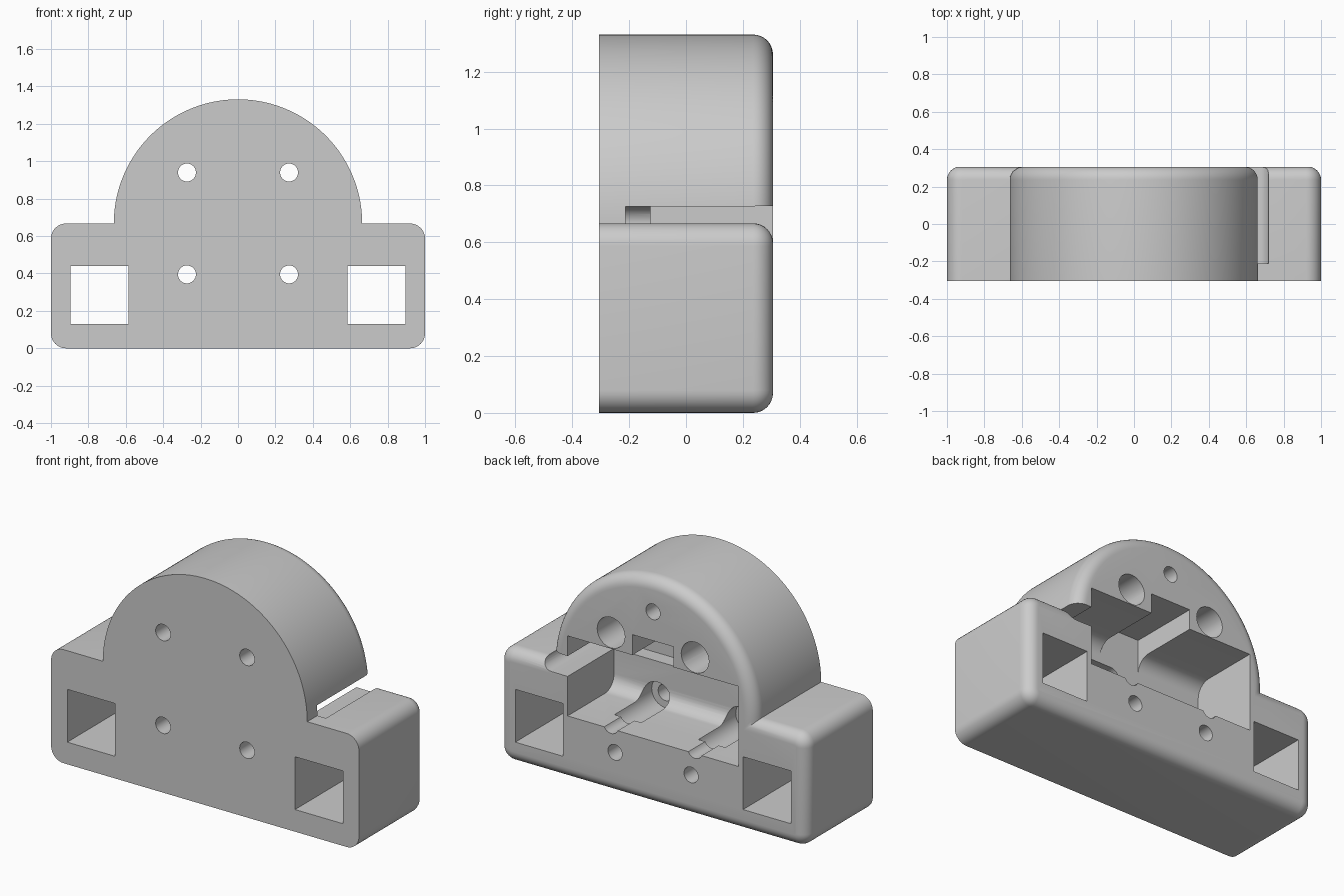
import bpy, bmesh, math

cube = bpy.data.objects.get("Cube")
if cube:
    bpy.data.objects.remove(cube, do_unlink=True)

DEPTH = 0.306      # half thickness
MID = 0.667        # top of the base, centre of the dome
DOME = 0.664       # dome radius
FILLET = 0.07      # rounding of the rear edge
CORNER = 0.08      # rounding of the base corners

grey = bpy.data.materials.new("light grey plastic")
grey.use_nodes = True
colour = (0.6, 0.6, 0.6, 1)
grey.diffuse_color = colour
grey.node_tree.nodes["Principled BSDF"].inputs["Base Color"].default_value = colour


def arc(cx, cz, r, start, end, steps):
    angles = [math.radians(start + (end - start) * i / steps) for i in range(steps + 1)]
    return [(cx + r * math.cos(a), cz + r * math.sin(a)) for a in angles]


def loft(name, rings):
    """Skin a list of equal-length 3D rings and cap both ends."""
    bm = bmesh.new()
    loops = [[bm.verts.new(p) for p in ring] for ring in rings]
    for a, b in zip(loops, loops[1:]):
        for i in range(len(a)):
            j = (i + 1) % len(a)
            bm.faces.new((a[i], a[j], b[j], b[i]))
    bm.faces.new(loops[0][::-1])
    bm.faces.new(loops[-1])
    bmesh.ops.recalc_face_normals(bm, faces=bm.faces)
    mesh = bpy.data.meshes.new(name)
    bm.to_mesh(mesh)
    bm.free()
    mesh.materials.append(grey)
    obj = bpy.data.objects.new(name, mesh)
    bpy.context.collection.objects.link(obj)
    return obj


def outline(inset):
    """Base with rounded corners and half-round top, shrunk by inset."""
    r = CORNER - inset
    lo, hi, side = CORNER, MID - CORNER, 1 - CORNER
    big = DOME - inset
    dip = math.degrees(math.asin(inset / big))
    return (arc(side, lo, r, -90, 0, 8) + arc(side, hi, r, 0, 90, 8)
            + arc(0, MID, big, -dip, 180 + dip, 96)
            + arc(-side, hi, r, 90, 180, 8) + arc(-side, lo, r, 180, 270, 8))


# Body: flat front, rounded rear edge
rings = [[(x, -DEPTH, z) for x, z in outline(0)]]
for i in range(9):
    a = math.radians(90 * i / 8)
    y = DEPTH - FILLET * (1 - math.sin(a))
    rings.append([(x, y, z) for x, z in outline(FILLET * (1 - math.cos(a)))])
body = loft("mount_body", rings)


def cut(cutter):
    mod = body.modifiers.new("cut", 'BOOLEAN')
    mod.operation = 'DIFFERENCE'
    mod.solver = 'EXACT'
    mod.object = cutter
    bpy.context.view_layer.objects.active = body
    bpy.ops.object.modifier_apply(modifier=mod.name)
    bpy.data.objects.remove(cutter, do_unlink=True)


def cut_xz(name, points, front, back):
    cut(loft(name, [[(x, y, z) for x, z in points] for y in (front, back)]))


def box(x0, x1, z0, z1):
    return [(x0, z0), (x1, z0), (x1, z1), (x0, z1)]


def hole(x, z, r, front, back):
    cut_xz("hole_cutter", arc(x, z, r, 0, 348.75, 31), front, back)


OUT = 0.5          # beyond either face
POCKET = -0.125    # front wall of the rear pocket
FLOOR, CEILING = 0.375, 0.845

# Rear pocket with rounded inner edges
r = 0.085
profile = ([(OUT, FLOOR), (OUT, CEILING)]
           + arc(POCKET + r, CEILING - r, r, 90, 180, 8)
           + arc(POCKET + r, FLOOR + r, r, 180, 270, 8))
cut(loft("pocket_cutter", [[(x, y, z) for y, z in profile] for x in (-0.555, 0.555)]))

# Notch in the pocket ceiling
cut_xz("notch_cutter", box(-0.134, 0.134, 0.7, 0.965), POCKET, OUT)

# Cable slot leaving through the left shoulder
cut_xz("cable_slot_cutter",
       arc(0.66, MID, 0.06, -90, 90, 16) + arc(0.06, MID, 0.06, 90, 270, 16), -0.212, OUT)

# Mirrored openings
for s in (-1, 1):
    inner, outer = sorted((s * 0.585, s * 0.895))
    cut_xz("window_cutter", box(inner, outer, 0.13, 0.44), -OUT, OUT)
    hole(s * 0.273, 0.94, 0.048, -OUT, OUT)       # upper screw
    hole(s * 0.273, 0.94, 0.09, -0.2, OUT)        # upper screw head
    hole(s * 0.273, 0.395, 0.048, -OUT, OUT)      # lower screw
    hole(s * 0.273, 0.395, 0.09, -0.2, 0.15)      # lower screw head
    hole(s * 0.247, 0.243, 0.046, 0.0, OUT)       # lower cover screw

# Top cover screw
hole(0, 1.135, 0.046, 0.0, OUT)

bpy.ops.object.select_all(action='DESELECT')
body.select_set(True)
bpy.context.view_layer.objects.active = body
bpy.ops.object.shade_smooth_by_angle(angle=math.radians(30))
